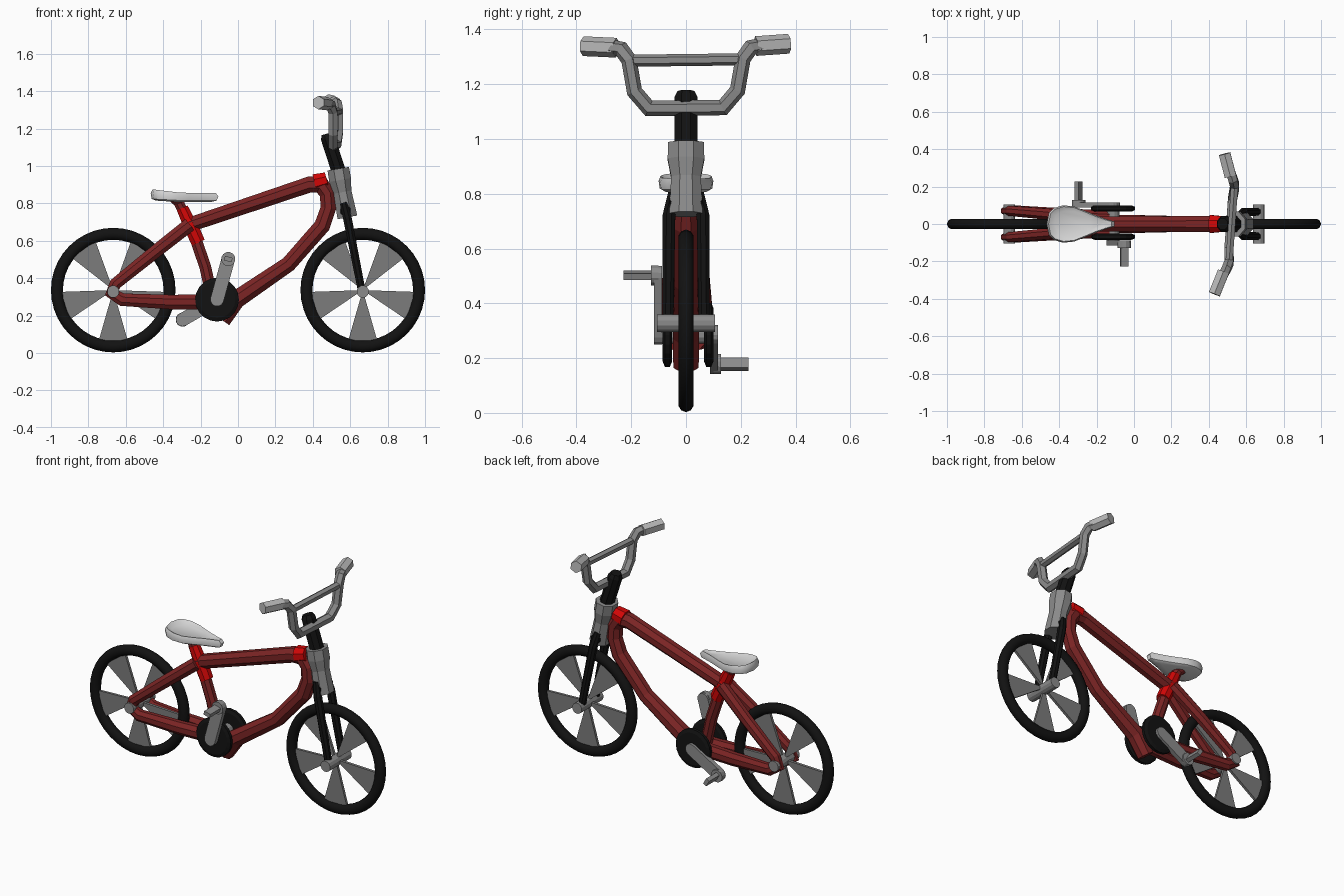
import bpy, bmesh, math
from mathutils import Vector

if "Cube" in bpy.data.objects:
    bpy.data.objects.remove(bpy.data.objects["Cube"])


def material(name, rgb):
    m = bpy.data.materials.new(name)
    m.diffuse_color = (*rgb, 1)
    m.use_nodes = True
    m.node_tree.nodes["Principled BSDF"].inputs["Base Color"].default_value = m.diffuse_color
    return m


BLACK = material("black", (0.006, 0.006, 0.006))
DARK_RED = material("dark_red", (0.20, 0.018, 0.018))
RED = material("bright_red", (0.65, 0.002, 0.002))
METAL = material("metal_grey", (0.26, 0.26, 0.26))
SPOKE = material("spoke_grey", (0.20, 0.20, 0.20))
GRIP = material("grip_grey", (0.48, 0.48, 0.48))
SEAT = material("seat_grey", (0.68, 0.68, 0.68))


def finish(bm, name, mat, smooth=False):
    bmesh.ops.recalc_face_normals(bm, faces=bm.faces)
    me = bpy.data.meshes.new(name)
    bm.to_mesh(me)
    bm.free()
    me.materials.append(mat)
    ob = bpy.data.objects.new(name, me)
    bpy.context.collection.objects.link(ob)
    if smooth:
        bpy.context.view_layer.objects.active = ob
        ob.select_set(True)
        bpy.ops.object.shade_smooth_by_angle(angle=math.radians(40))
        ob.select_set(False)
    return ob


def loft(bm, rings, cap=True):
    """Skin a list of equal-length point rings."""
    vs = [[bm.verts.new(p) for p in r] for r in rings]
    n = len(vs[0])
    for a, b in zip(vs, vs[1:]):
        for i in range(n):
            bm.faces.new((a[i], a[(i + 1) % n], b[(i + 1) % n], b[i]))
    if cap:
        bm.faces.new(vs[0][::-1])
        bm.faces.new(vs[-1])


def tube(name, pts, rad, mat, ref=(0, 1, 0), sides=8, flat=1.0):
    """Sweep a polygon along pts; flat scales the width along ref."""
    pts = [Vector(p) for p in pts]
    rad = rad if isinstance(rad, (list, tuple)) else [rad] * len(pts)
    rings = []
    for i, p in enumerate(pts):
        a = (p - pts[i - 1]).normalized() if i else None
        b = (pts[i + 1] - p).normalized() if i < len(pts) - 1 else None
        t = ((a or b) + (b or a)).normalized()
        miter = 1 / max(0.6, t.dot(a or b))
        u = Vector(ref)
        u = (u - t * u.dot(t)).normalized()
        v = t.cross(u)
        ring = []
        for k in range(sides):
            w = 2 * math.pi * (k + 0.5) / sides
            ring.append(p + rad[i] * (u * math.cos(w) * flat + v * math.sin(w) * miter))
        rings.append(ring)
    bm = bmesh.new()
    loft(bm, rings)
    return finish(bm, name, mat)


def axle(name, x, z, y0, y1, r, mat, sides=12):
    return tube(name, [(x, y0, z), (x, y1, z)], r, mat, ref=(1, 0, 0), sides=sides)


# Wheels: tyre, five wedge spokes, hub and axle nuts
WZ = 0.336
for tag, wx in (("rear", -0.667), ("front", 0.667)):
    bm = bmesh.new()
    rings = []
    for i in range(40):
        a = 2 * math.pi * i / 40
        ring = []
        for k in range(10):
            b = 2 * math.pi * k / 10
            r = 0.301 + 0.032 * math.cos(b)
            ring.append((wx + r * math.cos(a), 0.029 * math.sin(b), WZ + r * math.sin(a)))
        rings.append(ring)
    loft(bm, rings + rings[:1], cap=False)
    bmesh.ops.remove_doubles(bm, verts=bm.verts, dist=1e-5)
    finish(bm, tag + "_tyre", BLACK, True)

    bm = bmesh.new()
    for i in range(5):
        a = math.radians(-90 + 72 * i)
        rings = []
        for y in (-0.008, 0.008):
            rings.append([(wx + r * math.cos(a + d), y, WZ + r * math.sin(a + d))
                          for r, d in ((0.02, -0.28), (0.28, -0.28), (0.28, 0.28), (0.02, 0.28))])
        loft(bm, rings)
    finish(bm, tag + "_spokes", SPOKE)
    axle(tag + "_hub", wx, WZ - 0.008, -0.105, 0.105, 0.033, METAL)

# Front fork blades and crown
for s, tag in ((-1, "right"), (1, "left")):
    tube(tag + "_fork_blade", [(0.565, s * 0.045, 0.80), (0.585, s * 0.062, 0.72), (0.662, s * 0.066, 0.33)],
         [0.022, 0.025, 0.022], BLACK)
tube("fork_crown", [(0.575, -0.06, 0.76), (0.575, 0.06, 0.76)], 0.03, BLACK, ref=(1, 0, 0))

# Head tube and stem
tube("head_tube", [(0.536, 0, 0.985), (0.546, 0, 0.925), (0.559, 0, 0.86), (0.585, 0, 0.725)],
     [0.063, 0.064, 0.052, 0.058], METAL, flat=1.13)
tube("stem", [(0.545, 0, 0.95), (0.48, 0, 1.15), (0.474, 0, 1.172)], [0.041, 0.041, 0.03], BLACK, flat=1.1)


# Handlebar, turned slightly to one side
def turn(x, y, z):
    return (x + 0.073 * y, y, z + 0.012 * y)


half = [(0.517, 0.135, 1.113), (0.523, 0.188, 1.175), (0.523, 0.208, 1.29), (0.513, 0.236, 1.33), (0.497, 0.275, 1.338)]
path = [turn(x, -y, z) for x, y, z in reversed(half)] + [turn(*p) for p in half]
tube("handlebar", path, 0.028, METAL, ref=(1, 0, 0), sides=6)
tube("handlebar_crossbar", [turn(0.523, -0.2, 1.288), turn(0.523, 0.2, 1.288)], 0.022, METAL, ref=(1, 0, 0), sides=6)
for s, tag in ((-1, "right"), (1, "left")):
    tube(tag + "_grip", [turn(0.497, s * 0.255, 1.336), turn(0.457, s * 0.375, 1.343)],
         0.036, GRIP, ref=(1, 0, 0), sides=6)

# Main frame: top tube rounding into the down tube, and seat tube
tube("top_and_down_tube",
     [(-0.26, 0, 0.685), (0.38, 0, 0.90), (0.445, 0, 0.90), (0.478, 0, 0.85), (0.483, 0, 0.775),
      (0.45, 0, 0.68), (0.27, 0, 0.475), (-0.01, 0, 0.285), (-0.085, 0, 0.175)],
     [0.042, 0.046, 0.046, 0.044, 0.044, 0.046, 0.045, 0.052, 0.05], DARK_RED)
tube("head_lug", [(0.41, 0, 0.908), (0.475, 0, 0.925)], [0.052, 0.045], RED)
tube("seat_tube", [(-0.23, 0, 0.62), (-0.175, 0, 0.46), (-0.135, 0, 0.28)], 0.034, DARK_RED)
tube("seat_clamp", [(-0.298, 0, 0.775), (-0.268, 0, 0.71), (-0.258, 0, 0.69), (-0.212, 0, 0.59)],
     [0.034, 0.038, 0.043, 0.04], RED)
tube("seat_post", [(-0.295, 0, 0.76), (-0.315, 0, 0.80), (-0.32, 0, 0.825)], [0.028, 0.03, 0.055], DARK_RED)

# Rear stays: each side is one bent tube around the axle
for s, tag in ((-1, "right"), (1, "left")):
    tube(tag + "_rear_stay",
         [(-0.26, s * 0.025, 0.685), (-0.45, s * 0.052, 0.535), (-0.655, s * 0.07, 0.37), (-0.675, s * 0.07, 0.32),
          (-0.62, s * 0.07, 0.285), (-0.36, s * 0.05, 0.272), (-0.1, s * 0.035, 0.272)],
         [0.04, 0.038, 0.034, 0.032, 0.036, 0.042, 0.045], DARK_RED, flat=0.85)

# Chain wheels, crank axle, cranks and pedals
CX, CZ = -0.112, 0.285
axle("crank_axle", CX, CZ, -0.11, 0.11, 0.035, METAL)
for s, tag, ex, ez in ((-1, "right", -0.052, 0.502), (1, "left", -0.296, 0.178)):
    y0 = 0.068 if s < 0 else 0.083
    bm = bmesh.new()
    rings = []
    for r, dy in ((0.098, -0.017), (0.117, -0.009), (0.117, 0.009), (0.098, 0.017)):
        rings.append([(CX + r * math.cos(2 * math.pi * k / 20), s * y0 + dy, CZ + r * math.sin(2 * math.pi * k / 20))
                      for k in range(20)])
    loft(bm, rings)
    finish(bm, tag + "_chain_wheel", BLACK)

    # flat arm with rounded ends
    ang = math.atan2(ez - CZ, ex - CX)
    bm = bmesh.new()
    rings = []
    for y in (0.088, 0.116):
        ring = []
        for px, pz, a0 in ((ex, ez, ang - math.pi / 2), (CX, CZ, ang + math.pi / 2)):
            for k in range(7):
                a = a0 + math.pi * k / 6
                ring.append((px + 0.036 * math.cos(a), s * y, pz + 0.036 * math.sin(a)))
        rings.append(ring)
    loft(bm, rings)
    finish(bm, tag + "_crank", METAL)
    axle(tag + "_pedal_collar", ex, ez, s * 0.1, s * 0.127, 0.038, METAL)

    # pedal block, thin along the arm
    d, w = Vector((math.cos(ang), 0, math.sin(ang))), Vector((-math.sin(ang), 0, math.cos(ang)))
    bm = bmesh.new()
    loft(bm, [[Vector((ex, s * y, ez)) + d * i * 0.012 + w * j * 0.021
               for i, j in ((-1, -1), (1, -1), (1, 1), (-1, 1))] for y in (0.11, 0.228)])
    finish(bm, tag + "_pedal", METAL)

# Seat: teardrop outline with a raised rim and dished top
side = [(-0.455, 0.06), (-0.43, 0.085), (-0.38, 0.1), (-0.32, 0.094), (-0.26, 0.07), (-0.2, 0.045),
        (-0.14, 0.024), (-0.105, 0.014)]
outline = [(x, -y) for x, y in side] + [(x, y) for x, y in reversed(side)] + [(-0.467, 0)]


def seat_ring(scale, z, lift):
    return [(-0.32 + (x + 0.32) * scale, y * scale, z + lift * max(0, (-0.3 - x) / 0.16)) for x, y in outline]


bm = bmesh.new()
loft(bm, [seat_ring(0.8, 0.806, 0.008), seat_ring(0.96, 0.815, 0.008), seat_ring(1.0, 0.838, 0.016),
          seat_ring(0.93, 0.856, 0.018), seat_ring(0.72, 0.849, 0.006)])
finish(bm, "seat", SEAT, True)
